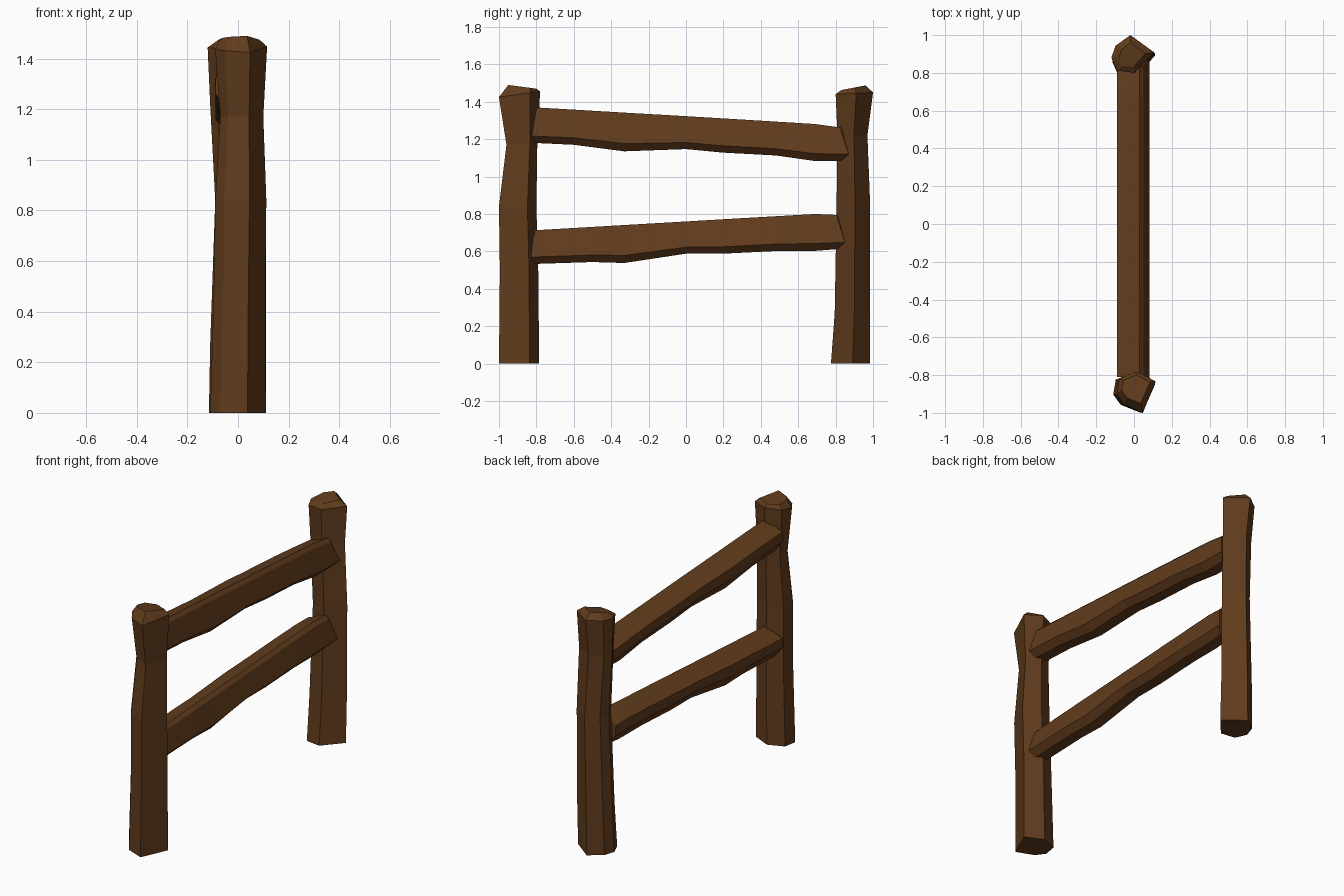
import bpy, bmesh

wood = bpy.data.materials.new("brown_wood")
wood.diffuse_color = (0.12, 0.045, 0.012, 1)


def loft(name, rings):
    """Skin a list of equal-length vertex rings and cap both ends."""
    bm = bmesh.new()
    loops = [[bm.verts.new(p) for p in ring] for ring in rings]
    n = len(loops[0])
    for a, b in zip(loops, loops[1:]):
        for i in range(n):
            j = (i + 1) % n
            bm.faces.new((a[i], a[j], b[j], b[i]))
    bm.faces.new(loops[0])
    bm.faces.new(loops[-1])
    bmesh.ops.recalc_face_normals(bm, faces=bm.faces)
    mesh = bpy.data.meshes.new(name)
    bm.to_mesh(mesh)
    bm.free()
    mesh.materials.append(wood)
    obj = bpy.data.objects.new(name, mesh)
    bpy.context.collection.objects.link(obj)


def post(name, section, levels):
    """Fit a 0..1 section into a box (x0, x1, y0, y1) at each height, with tilt along y."""
    rings = []
    for z, x0, x1, y0, y1, tilt in levels:
        rings.append([(x0 + u * (x1 - x0), y0 + v * (y1 - y0), z + tilt * (v - 0.5))
                      for u, v in section])
    loft(name, rings)


def rail(name, stations):
    """Hewn beam: stations are (y, top z, bottom z)."""
    rings = []
    for y, t, b in stations:
        end = 0.04 if abs(y) > 0.8 else 0
        s = 1 if y > 0 else -1
        h = t - b
        rings.append([(-0.09, y, t - 0.25 * h), (0.03, y, t), (0.05, y, t - 0.02),
                      (0.082, y + s * end, t - 0.80 * h), (0.045, y, b),
                      (-0.035, y, b + 0.01), (-0.088, y, t - 0.58 * h)])
    loft(name, rings)


# Posts: rough six-sided logs with a waist and a chamfered top
front_section = [(0.67, 0), (1, 0.76), (0.5, 1), (0.06, 0.82), (0, 0.45), (0.18, 0.2)]
post("front_post", front_section, [
    (0.00, -0.11, 0.11, -1.00, -0.785, 0),
    (0.50, -0.095, 0.108, -0.995, -0.79, 0),
    (0.84, -0.09, 0.112, -1.00, -0.80, 0),
    (1.17, -0.07, 0.10, -0.96, -0.795, 0),
    (1.44, -0.09, 0.115, -1.00, -0.78, 0.03),
    (1.48, -0.065, 0.085, -0.95, -0.80, -0.02)])

back_section = [(0.55, 0), (1, 0.55), (0.45, 1), (0.1, 0.72), (0, 0.4), (0.14, 0.06)]
post("back_post", back_section, [
    (0.00, -0.115, 0.11, 0.775, 0.985, 0),
    (0.27, -0.11, 0.11, 0.795, 0.985, 0),
    (0.84, -0.09, 0.11, 0.805, 0.985, 0),
    (1.22, -0.11, 0.098, 0.81, 0.97, 0),
    (1.445, -0.12, 0.105, 0.80, 1.00, 0.01),
    (1.475, -0.08, 0.06, 0.83, 0.96, 0.025)])

# Rails: one falls and one rises towards the back, with uneven lower edges
rail("upper_rail", [
    (-0.81, 1.37, 1.18), (-0.60, 1.358, 1.17), (-0.33, 1.342, 1.135), (0.0, 1.323, 1.147),
    (0.20, 1.311, 1.128), (0.48, 1.294, 1.113), (0.69, 1.281, 1.083), (0.83, 1.262, 1.085)])
rail("lower_rail", [
    (-0.81, 0.713, 0.533), (-0.50, 0.731, 0.543), (-0.33, 0.741, 0.538), (0.0, 0.760, 0.588),
    (0.20, 0.772, 0.588), (0.48, 0.788, 0.602), (0.69, 0.80, 0.603), (0.81, 0.795, 0.612)])
